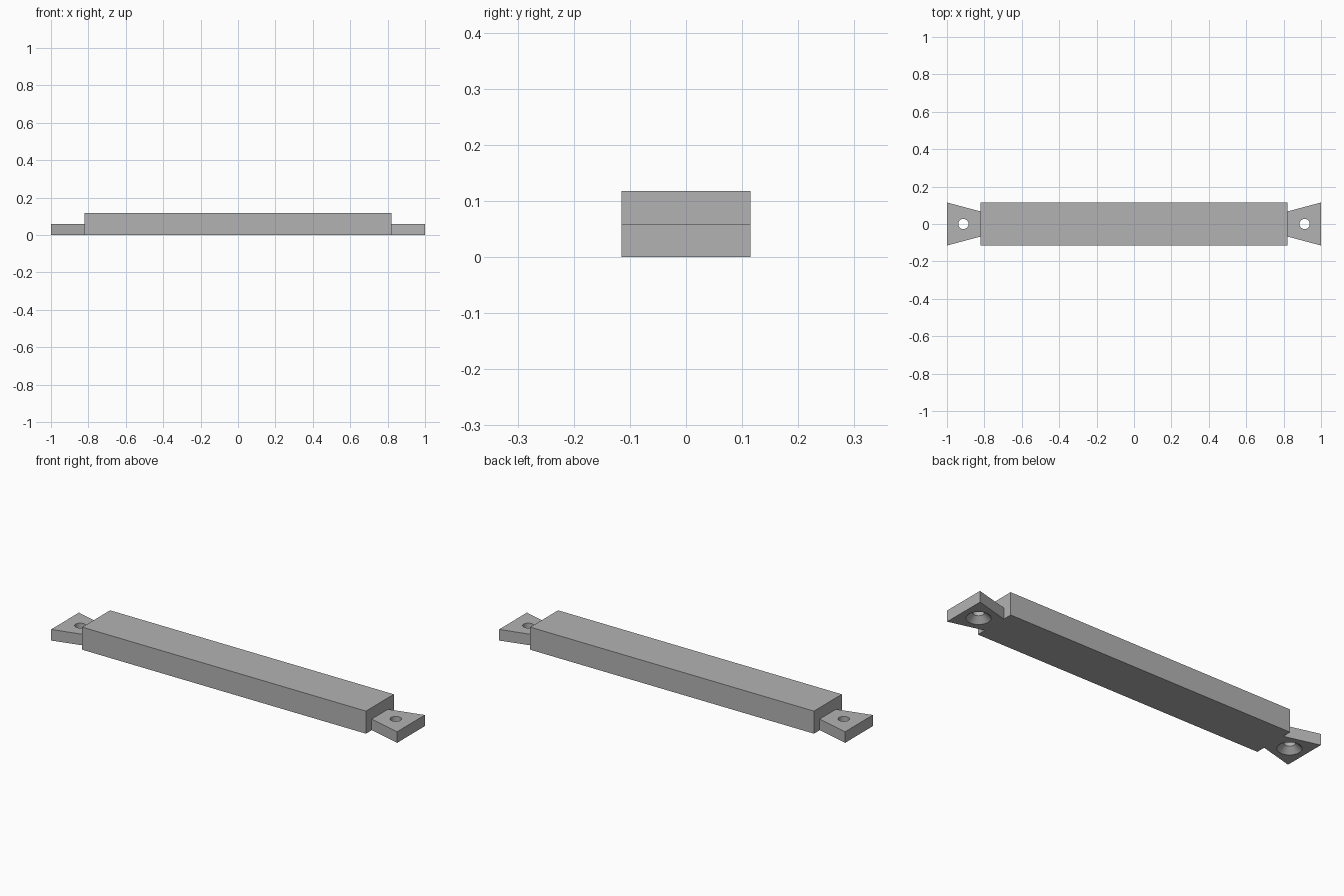
import bpy
import bmesh
import math

old = bpy.data.objects.get("Cube")
if old:
    bpy.data.objects.remove(old, do_unlink=True)

BODY_X, HALF_Y, BODY_H = 0.82, 0.115, 0.118
EAR_H, NECK_Y, HOLE_X = 0.058, 0.067, 0.912
HOLE_R, SINK_R, SINK_H = 0.027, 0.057, 0.028

grey = bpy.data.materials.new("plain grey")
grey.use_nodes = True
color = (0.45, 0.45, 0.45, 1)
grey.diffuse_color = color
grey.node_tree.nodes["Principled BSDF"].inputs["Base Color"].default_value = color


def loft(name, rings):
    """Closed solid through a stack of matching rings, capped at both ends."""
    bm = bmesh.new()
    loops = [[bm.verts.new(p) for p in ring] for ring in rings]
    n = len(loops[0])
    for low, high in zip(loops, loops[1:]):
        for i in range(n):
            j = (i + 1) % n
            bm.faces.new((low[i], low[j], high[j], high[i]))
    bm.faces.new(loops[0][::-1])
    bm.faces.new(loops[-1])
    bmesh.ops.recalc_face_normals(bm, faces=bm.faces)
    mesh = bpy.data.meshes.new(name)
    bm.to_mesh(mesh)
    bm.free()
    mesh.materials.append(grey)
    obj = bpy.data.objects.new(name, mesh)
    bpy.context.collection.objects.link(obj)
    return obj


def prism(name, outline, height):
    return loft(name, [[(x, y, z) for x, y in outline] for z in (0, height)])


def circle(x, radius, z, sides=48):
    return [(x + radius * math.cos(2 * math.pi * i / sides),
             radius * math.sin(2 * math.pi * i / sides), z) for i in range(sides)]


# Main bar
prism("bar", [(-BODY_X, -HALF_Y), (BODY_X, -HALF_Y),
              (BODY_X, HALF_Y), (-BODY_X, HALF_Y)], BODY_H)

# Flared mounting ears, each with a screw hole countersunk from below
for side, name in ((1, "left_ear"), (-1, "right_ear")):
    ear = prism(name, [(side * BODY_X, -NECK_Y), (side, -HALF_Y),
                       (side, HALF_Y), (side * BODY_X, NECK_Y)], EAR_H)
    x = side * HOLE_X
    over = 0.01
    slope = (SINK_R - HOLE_R) / SINK_H
    cutter = loft("screw_cutter", [circle(x, SINK_R + slope * over, -over),
                                   circle(x, HOLE_R, SINK_H),
                                   circle(x, HOLE_R, EAR_H + over)])
    cutter.hide_render = True
    cut = ear.modifiers.new("screw hole", "BOOLEAN")
    cut.operation = "DIFFERENCE"
    cut.solver = "EXACT"
    cut.object = cutter
    bpy.ops.object.select_all(action="DESELECT")
    ear.select_set(True)
    bpy.context.view_layer.objects.active = ear
    bpy.ops.object.modifier_apply(modifier=cut.name)
    bpy.data.objects.remove(cutter, do_unlink=True)
    bpy.ops.object.shade_smooth_by_angle(angle=math.radians(30))
